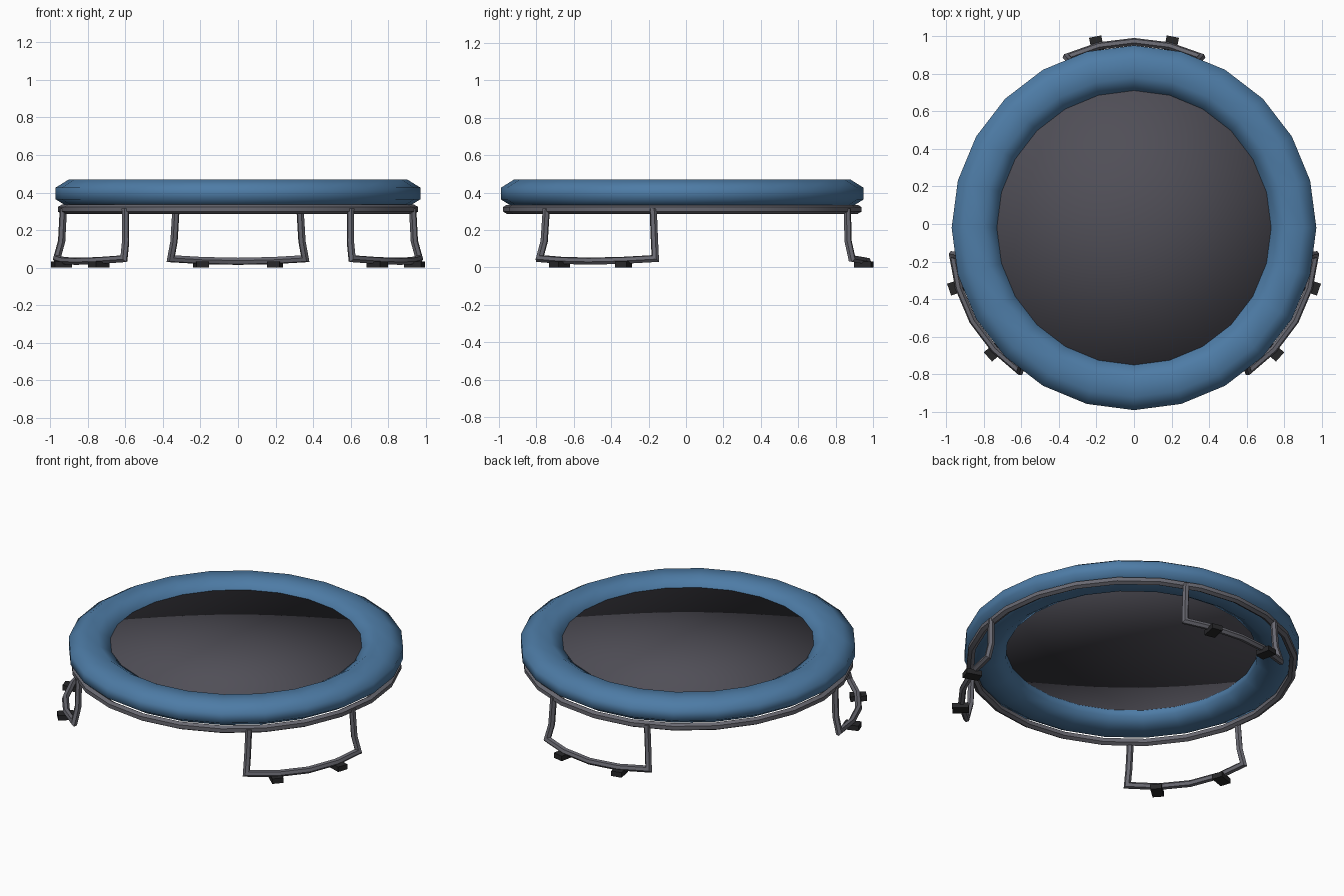
import bpy, bmesh
from math import sin, cos, pi, radians
from mathutils import Vector, Matrix

if "Cube" in bpy.data.objects:
    bpy.data.objects.remove(bpy.data.objects["Cube"])

CY = -0.02      # centre of the ring in y
SIDES = 24


def material(name, rgb):
    m = bpy.data.materials.new(name)
    m.diffuse_color = (*rgb, 1)
    m.use_nodes = True
    m.node_tree.nodes["Principled BSDF"].inputs["Base Color"].default_value = m.diffuse_color
    return m


BLUE = material("pad_blue", (0.075, 0.2, 0.38))
MAT = material("mat_dark", (0.08, 0.077, 0.095))
STEEL = material("frame_grey", (0.14, 0.14, 0.165))
BLACK = material("foot_black", (0.02, 0.02, 0.022))


def finish(name, bm, mat, angle=None):
    bmesh.ops.recalc_face_normals(bm, faces=bm.faces)
    me = bpy.data.meshes.new(name)
    bm.to_mesh(me)
    bm.free()
    ob = bpy.data.objects.new(name, me)
    bpy.context.collection.objects.link(ob)
    me.materials.append(mat)
    if angle:
        bpy.ops.object.select_all(action='DESELECT')
        bpy.context.view_layer.objects.active = ob
        ob.select_set(True)
        bpy.ops.object.shade_smooth_by_angle(angle=radians(angle))
    return ob


def oval(n, rx, rz, offset=0.0):
    return [(rx * cos(2 * pi * (i + offset) / n), rz * sin(2 * pi * (i + offset) / n)) for i in range(n)]


def ring(name, radius, z, section, mat, angle):
    """Closed section turned round the vertical axis."""
    bm = bmesh.new()
    rows = []
    for i in range(SIDES):
        a = 2 * pi * i / SIDES
        rows.append([bm.verts.new(((radius + u) * cos(a), (radius + u) * sin(a) + CY, z + w)) for u, w in section])
    n = len(section)
    for i in range(SIDES):
        p, q = rows[i], rows[(i + 1) % SIDES]
        for j in range(n):
            k = (j + 1) % n
            bm.faces.new((p[j], q[j], q[k], p[k]))
    return finish(name, bm, mat, angle)


def tube(name, path, radius, mat, sides=6):
    """Round bar along a path with mitred corners."""
    pts = [Vector(p) for p in path]
    bm = bmesh.new()
    d = (pts[1] - pts[0]).normalized()
    u = d.orthogonal().normalized()
    v = d.cross(u)
    loop = [pts[0] + radius * (u * x + v * y) for x, y in oval(sides, 1, 1)]
    rows = [[bm.verts.new(c) for c in loop]]
    for i in range(1, len(pts)):
        d = (pts[i] - pts[i - 1]).normalized()
        nxt = (pts[i + 1] - pts[i]).normalized() if i + 1 < len(pts) else d
        n = (d + nxt).normalized()
        loop = [c + d * ((pts[i] - c).dot(n) / d.dot(n)) for c in loop]
        rows.append([bm.verts.new(c) for c in loop])
    for p, q in zip(rows, rows[1:]):
        for j in range(sides):
            k = (j + 1) % sides
            bm.faces.new((p[j], q[j], q[k], p[k]))
    bm.faces.new(rows[0])
    bm.faces.new(rows[-1])
    return finish(name, bm, mat, 35)


def polar(r, deg, z):
    a = radians(deg)
    return (r * cos(a), r * sin(a) + CY, z)


# Padded rim and the steel hoop under it
ring("pad", 0.85, 0.395, oval(8, 0.13, 0.081, 0.5), BLUE, 60)
ring("frame_hoop", 0.938, 0.311, oval(6, 0.024, 0.024, 0.5), STEEL, 35)

# Jumping mat
bm = bmesh.new()
bmesh.ops.create_cone(bm, cap_ends=True, cap_tris=True, segments=SIDES, radius1=0.74, radius2=0.74,
                      depth=0.02, matrix=Matrix.Translation((0, CY, 0.415)) @ Matrix.Rotation(pi / 2, 4, 'Z'))
finish("mat", bm, MAT, 100)

# Three bent legs, each with two rubber feet
for label, deg in (("back", 90), ("right", -30), ("left", 210)):
    side = [(0.942, 20.5, 0.315), (0.95, 21, 0.14), (0.975, 21.5, 0.048), (0.985, 11, 0.038)]
    path = [polar(r, deg - a, z) for r, a, z in side]
    path.append(polar(0.99, deg, 0.034))
    path += [polar(r, deg + a, z) for r, a, z in reversed(side)]
    tube(f"{label}_leg", path, 0.02, STEEL)
    for i, a in enumerate((-11.5, 11.5)):
        bm = bmesh.new()
        place = Matrix.Translation(polar(0.99, deg + a, 0.016)) @ Matrix.Rotation(radians(deg + a), 4, 'Z')
        bmesh.ops.create_cube(bm, size=1, matrix=place @ Matrix.Diagonal((0.095, 0.066, 0.032, 1)))
        finish(f"{label}_foot_{i + 1}", bm, BLACK)
